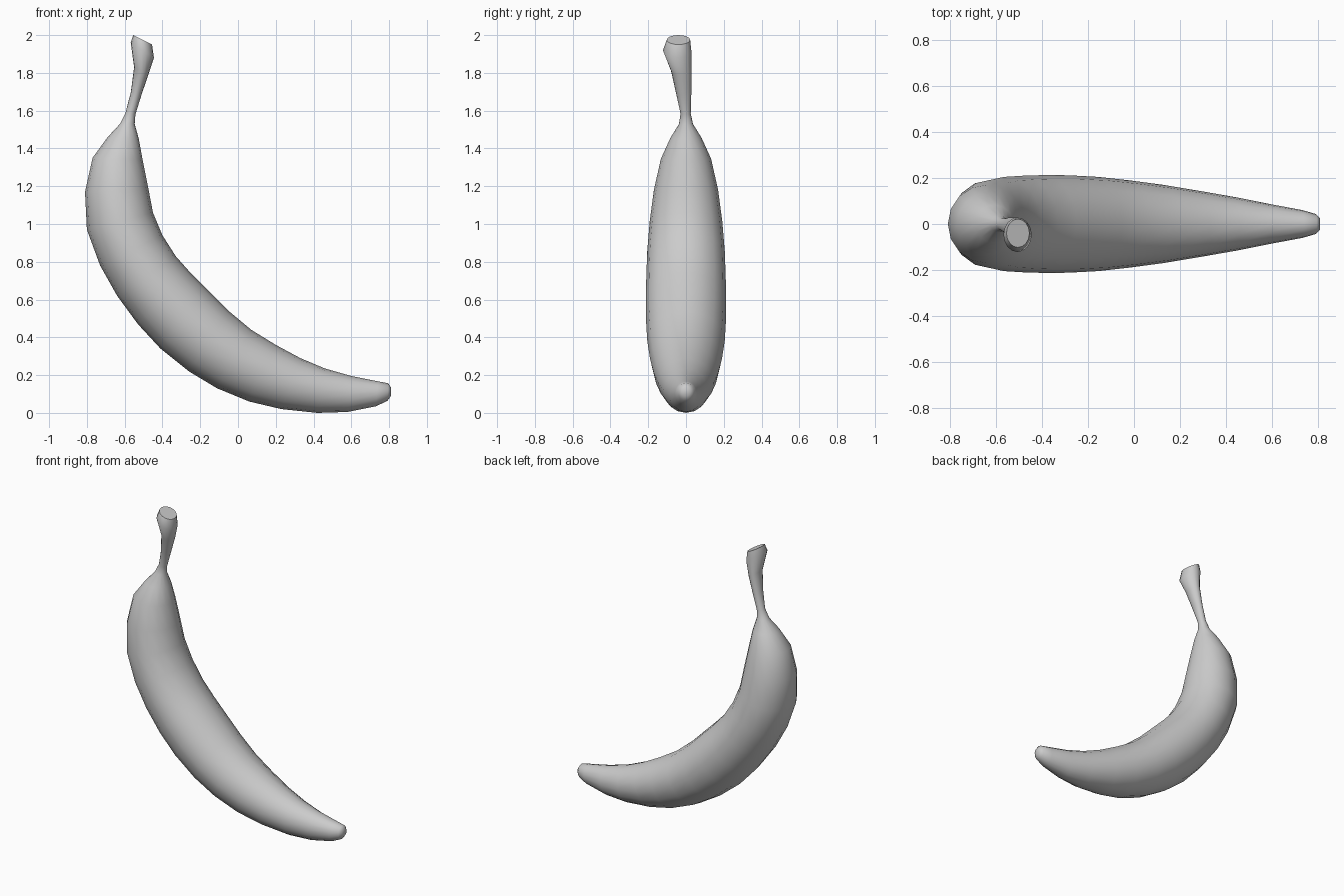
import bpy, bmesh, math
from mathutils import Vector

SIDES = 16


def loft(name, stations):
    """Skin elliptical rings; each station is outer x,z, inner x,z, half width, centre y."""
    bm = bmesh.new()
    rings = []
    for ox, oz, ix, iz, w, cy in stations:
        outer, inner = Vector((ox, cy, oz)), Vector((ix, cy, iz))
        centre, across = (outer + inner) / 2, (outer - inner) / 2
        side = Vector((0, w, 0))
        rings.append([bm.verts.new(centre + across * math.cos(a) + side * math.sin(a))
                      for a in (2 * math.pi * k / SIDES for k in range(SIDES))])
    for r, s in zip(rings, rings[1:]):
        for k in range(SIDES):
            n = (k + 1) % SIDES
            bm.faces.new((r[k], r[n], s[n], s[k]))
    bm.faces.new(rings[0][::-1])
    bm.faces.new(rings[-1])
    bmesh.ops.recalc_face_normals(bm, faces=bm.faces)
    mesh = bpy.data.meshes.new(name)
    bm.to_mesh(mesh)
    bm.free()
    obj = bpy.data.objects.new(name, mesh)
    bpy.context.collection.objects.link(obj)
    bpy.context.view_layer.objects.active = obj
    obj.select_set(True)
    bpy.ops.object.shade_smooth_by_angle(angle=math.radians(50))
    return obj


# Fruit body from blunt tip to neck, then the flared stem leaning to the front
tip = [
    (0.81, 0.09, 0.81, 0.135, 0.024, 0),
    (0.79, 0.063, 0.795, 0.157, 0.043, 0),
    (0.73, 0.035, 0.74, 0.167, 0.060, 0),
]
body = [
    (0.58, 0.005, 0.60, 0.195, 0.087, 0),
    (0.42, 0.000, 0.46, 0.235, 0.117, 0),
    (0.23, 0.02, 0.33, 0.29, 0.145, 0),
    (0.06, 0.06, 0.20, 0.36, 0.17, 0),
    (-0.11, 0.13, 0.07, 0.44, 0.19, 0),
    (-0.26, 0.22, -0.05, 0.54, 0.205, 0),
    (-0.41, 0.34, -0.16, 0.65, 0.212, 0),
    (-0.53, 0.47, -0.25, 0.74, 0.213, 0),
    (-0.64, 0.62, -0.33, 0.83, 0.21, 0),
    (-0.73, 0.78, -0.40, 0.94, 0.205, 0),
    (-0.80, 0.97, -0.45, 1.06, 0.192, 0),
    (-0.81, 1.17, -0.475, 1.19, 0.17, 0),
    (-0.77, 1.35, -0.505, 1.34, 0.133, 0),
    (-0.69, 1.46, -0.525, 1.45, 0.083, 0),
    (-0.625, 1.53, -0.547, 1.53, 0.037, 0),
]
stem = [
    (-0.595, 1.59, -0.543, 1.58, 0.027, -0.002),
    (-0.567, 1.70, -0.512, 1.68, 0.040, -0.012),
    (-0.55, 1.83, -0.475, 1.79, 0.054, -0.025),
    (-0.568, 1.96, -0.445, 1.88, 0.075, -0.047),
    (-0.555, 2.00, -0.455, 1.95, 0.062, -0.040),
]
loft("banana", tip + body + stem)
